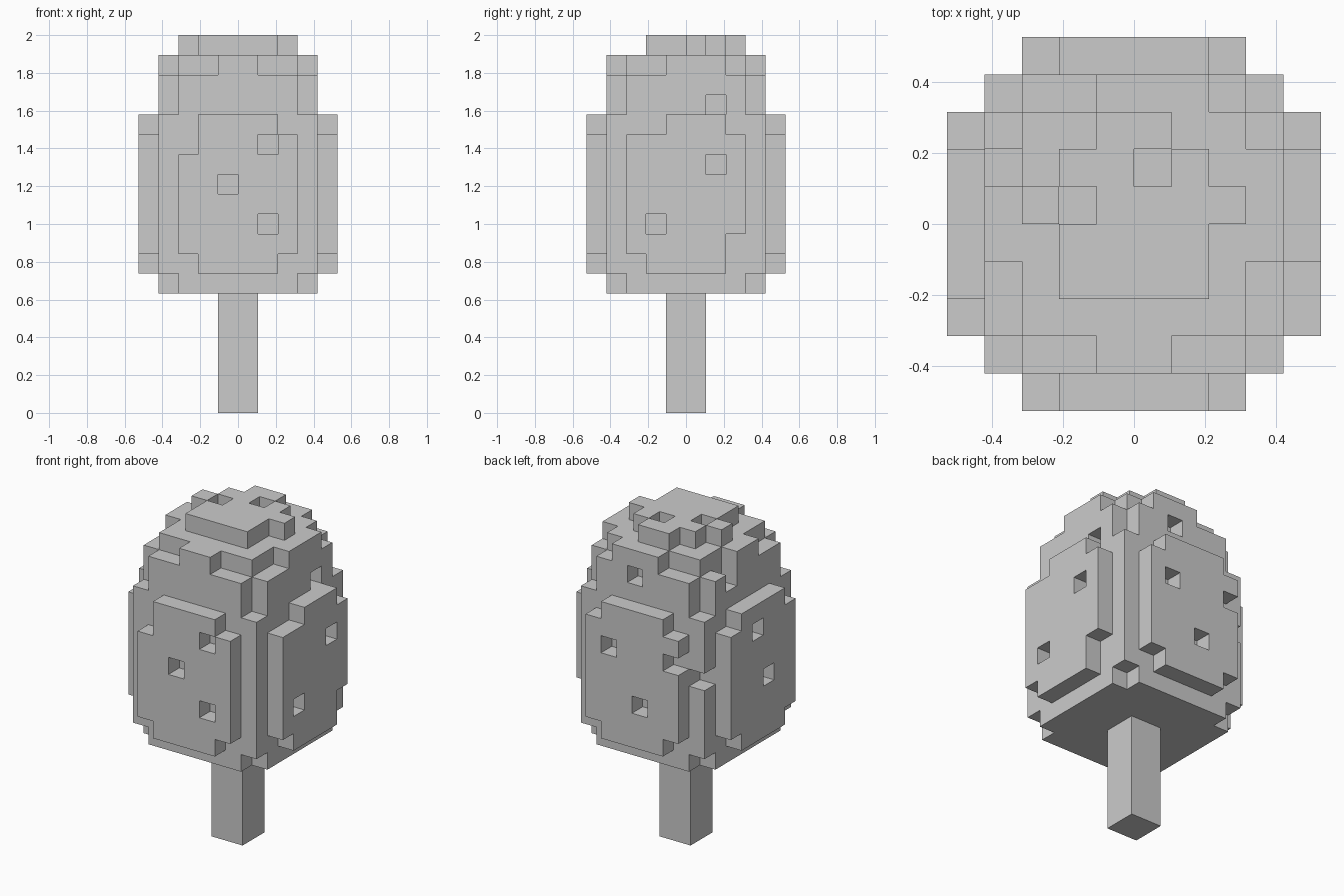
import bpy, bmesh
from mathutils import Vector

if "Cube" in bpy.data.objects:
    bpy.data.objects.remove(bpy.data.objects["Cube"])

V = 2 / 19  # edge of one cube; all sizes below are in cubes


def box(x0, x1, y0, y1, z0, z1):
    return {(x, y, z) for x in range(x0, x1) for y in range(y0, y1) for z in range(z0, z1)}


def build(name, cells, solid):
    """Mesh the exposed faces of the cells, merging coplanar squares."""
    bm = bmesh.new()
    for c in cells:
        for axis in range(3):
            for side in (0, 1):
                n = list(c)
                n[axis] += 1 if side else -1
                if tuple(n) in solid:
                    continue
                u, w = (axis + 1) % 3, (axis + 2) % 3
                corners = []
                for a, b in ((0, 0), (1, 0), (1, 1), (0, 1)):
                    p = Vector(c)
                    p[axis] += side
                    p[u] += a
                    p[w] += b
                    corners.append(bm.verts.new(p * V))
                bm.faces.new(corners if side else corners[::-1])
    bmesh.ops.remove_doubles(bm, verts=bm.verts[:], dist=1e-4)
    bmesh.ops.dissolve_limit(bm, angle_limit=0.01, verts=bm.verts[:], edges=bm.edges[:])
    bmesh.ops.triangulate(bm, faces=[f for f in bm.faces if len(f.verts) > 4])
    mesh = bpy.data.meshes.new(name)
    bm.to_mesh(mesh)
    bm.free()
    bpy.context.collection.objects.link(bpy.data.objects.new(name, mesh))


trunk = box(-1, 1, -1, 1, 0, 6)

# core of the crown: plus-shaped, with corners filled only at mid height
crown = box(-4, 4, -3, 3, 6, 17) | box(-3, 3, -4, 4, 6, 17) | box(-4, 4, -4, 4, 7, 15)

# upper tier and its bumps
crown |= box(-3, 3, -3, 3, 17, 18)
crown |= box(-1, 1, -4, -3, 17, 18) | box(-1, 2, 3, 4, 17, 18)
crown |= box(-4, -3, -1, 1, 17, 18) | box(3, 4, -1, 2, 17, 18)

# cap
crown |= box(-2, 2, -2, 2, 18, 19) | box(-1, 1, 2, 3, 18, 19) | box(-3, 3, 0, 1, 18, 19)

# raised plates on the four sides
for s in (-5, 4):
    crown |= box(-2, 2, s, s + 1, 7, 15) | box(-3, 3, s, s + 1, 8, 14)
    crown |= box(s, s + 1, -2, 2, 7, 15) | box(s, s + 1, -3, 3, 8, 14)

# single-cube gaps: front, right, back, left, corner, cap
crown -= {(1, -5, 13), (-1, -5, 11), (1, -5, 9), (-3, -5, 13),
          (4, 1, 12), (4, -2, 9), (4, 2, 8), (3, 1, 15), (4, -2, 14),
          (1, 4, 12), (-1, 4, 9), (-3, 4, 12), (0, 3, 16),
          (-5, 0, 13), (-5, -1, 10), (-4, 1, 16),
          (-4, 3, 11), (0, 1, 18), (-2, 0, 18)}

build("trunk", trunk, trunk | crown)
build("crown", crown, trunk | crown)
